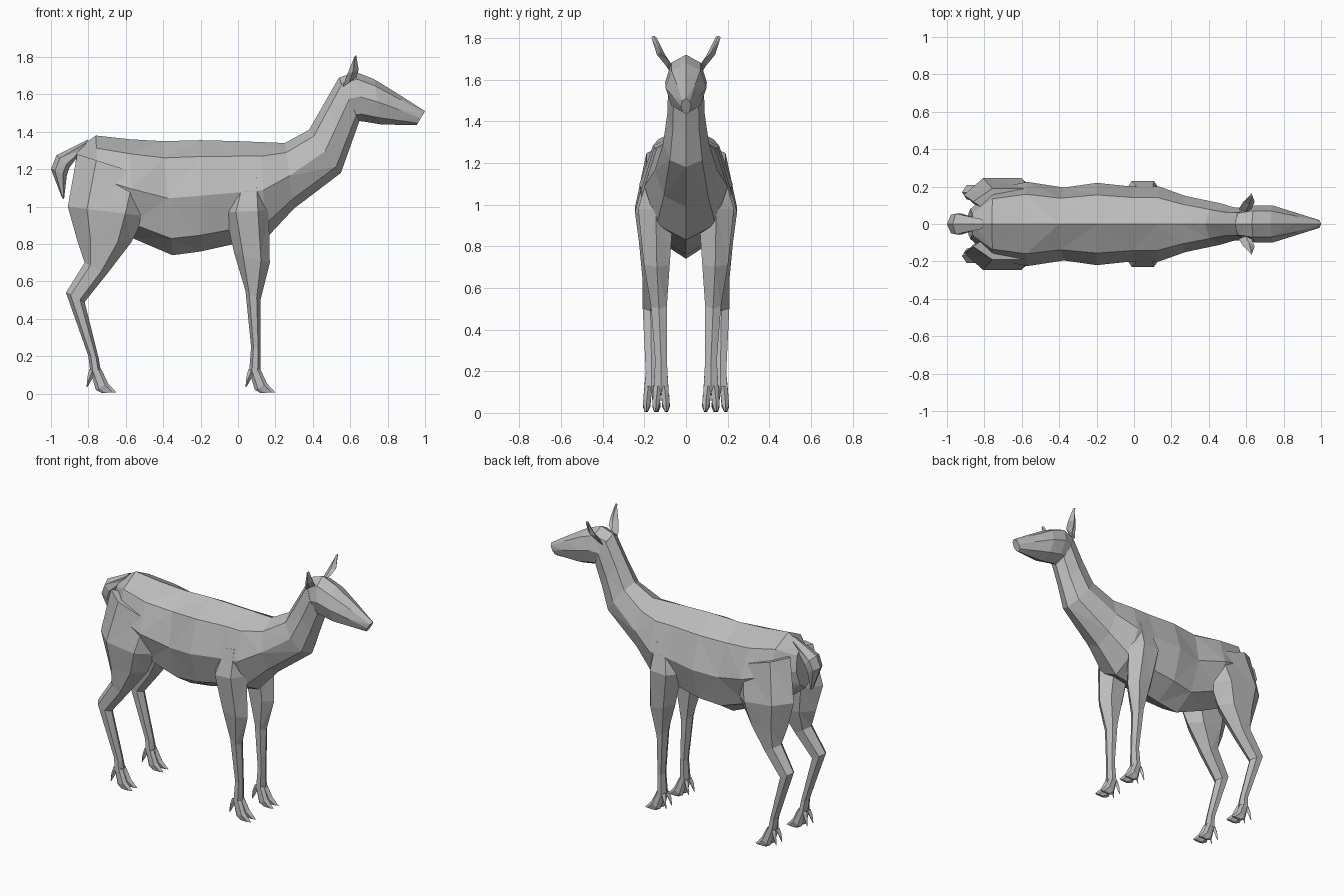
import bpy, bmesh, math

default_cube = bpy.data.objects.get("Cube")
if default_cube:
    bpy.data.objects.remove(default_cube, do_unlink=True)

# One plain grey for the whole animal
GREY = (0.5, 0.5, 0.5, 1.0)
grey = bpy.data.materials.new("plain_grey")
grey.use_nodes = True
grey.diffuse_color = GREY
grey.node_tree.nodes["Principled BSDF"].inputs["Base Color"].default_value = GREY


def loft(name, sections, sides=8, side=1, shift=0.0):
    """Skin faceted rings. Each section gives two opposite points of the ring
    in the side plane (x, z, x, z), its half width and optionally its centre y."""
    bm = bmesh.new()
    angles = [math.tau * i / sides for i in range(sides)]
    widest = max(math.sin(a) for a in angles)
    rings = []
    for ax, az, bx, bz, width, *centre in sections:
        cy = centre[0] if centre else 0.0
        ring = []
        for a in angles:
            t = (1 + math.cos(a)) / 2
            y = cy + width * math.sin(a) / widest
            ring.append(bm.verts.new((bx + (ax - bx) * t + shift, side * y, bz + (az - bz) * t)))
        rings.append(ring)
    for lower, upper in zip(rings, rings[1:]):
        for i in range(sides):
            j = (i + 1) % sides
            bm.faces.new((lower[i], lower[j], upper[j], upper[i]))
    bm.faces.new(rings[0])
    bm.faces.new(rings[-1])
    # Triangulated facets give the hard low-poly look
    bmesh.ops.triangulate(bm, faces=bm.faces[:])
    bmesh.ops.recalc_face_normals(bm, faces=bm.faces[:])
    mesh = bpy.data.meshes.new(name)
    bm.to_mesh(mesh)
    bm.free()
    mesh.materials.append(grey)
    obj = bpy.data.objects.new(name, mesh)
    bpy.context.collection.objects.link(obj)
    return obj


# Torso and neck, from rump to throat: top point, bottom point, half width
loft("body", [
    (-.86, 1.31, -.89, 1.04, .08),
    (-.76, 1.38, -.74, .92, .19),
    (-.58, 1.36, -.56, .83, .225),
    (-.40, 1.35, -.35, .74, .195),
    (-.20, 1.355, -.20, .76, .22),
    (.00, 1.35, -.02, .80, .20),
    (.12, 1.345, .15, .83, .20),
    (.25, 1.34, .30, .99, .15),
    (.38, 1.41, .55, 1.18, .11),
    (.46, 1.55, .60, 1.32, .09),
    (.54, 1.69, .65, 1.46, .085),
])

# Head, from nape to nose
loft("head", [
    (.54, 1.69, .62, 1.46, .08),
    (.63, 1.72, .67, 1.455, .10),
    (.73, 1.68, .76, 1.44, .098),
    (.86, 1.60, .86, 1.437, .062),
    (1.0, 1.51, .955, 1.435, .025),
])

# Short tail that arches back and hangs down
loft("tail", [
    (-.80, 1.36, -.84, 1.29, .025),
    (-.97, 1.275, -.90, 1.21, .055),
    (-1.0, 1.20, -.915, 1.17, .05),
    (-.94, 1.045, -.93, 1.04, .012),
], sides=6)

# Legs: front point, back point, half width, centre y
FRONT_LEG = [
    (.13, 1.16, .00, 1.14, .04, .14),
    (.165, .98, -.07, .97, .085, .145),
    (.17, .70, -.02, .75, .062, .14),
    (.12, .50, .04, .55, .038, .13),
    (.12, .25, .07, .25, .028, .12),
    (.12, .10, .06, .12, .036, .12),
]
HIND_LEG = [
    (-.45, 1.15, -.86, 1.28, .07, .12),
    (-.50, .95, -.91, 1.00, .09, .155),
    (-.57, .81, -.86, .82, .075, .15),
    (-.70, .64, -.82, .70, .05, .16),
    (-.82, .49, -.92, .54, .038, .17),
    (-.745, .19, -.80, .20, .028, .165),
    (-.73, .10, -.79, .12, .036, .165),
]


def foot(name, y, side, shift):
    # Cloven hoof: two splayed toes, each with a dewclaw behind it
    for label, out in (("inner", -1), ("outer", 1)):
        loft(f"{name}_{label}_toe", [
            (.12, .13, .06, .12, .018, y + out * .016),
            (.155, .055, .09, .02, .018, y + out * .024),
            (.20, .006, .12, .004, .007, y + out * .026),
        ], 6, side, shift)
        loft(f"{name}_{label}_dewclaw", [
            (.09, .12, .055, .13, .012, y + out * .02),
            (.065, .07, .045, .09, .012, y + out * .028),
            (.045, .035, .04, .035, .003, y + out * .03),
        ], 4, side, shift)


for word, side in (("left", 1), ("right", -1)):
    loft(f"{word}_front_leg", FRONT_LEG, 6, side)
    loft(f"{word}_hind_leg", HIND_LEG, 6, side)
    foot(f"{word}_front", .12, side, 0)
    foot(f"{word}_hind", .165, side, -.85)
    # Upright pointed ear leaning outwards
    loft(f"{word}_ear", [
        (.63, 1.69, .56, 1.64, .015, .08),
        (.645, 1.73, .585, 1.71, .02, .12),
        (.632, 1.81, .622, 1.80, .012, .155),
    ], 4, side)
